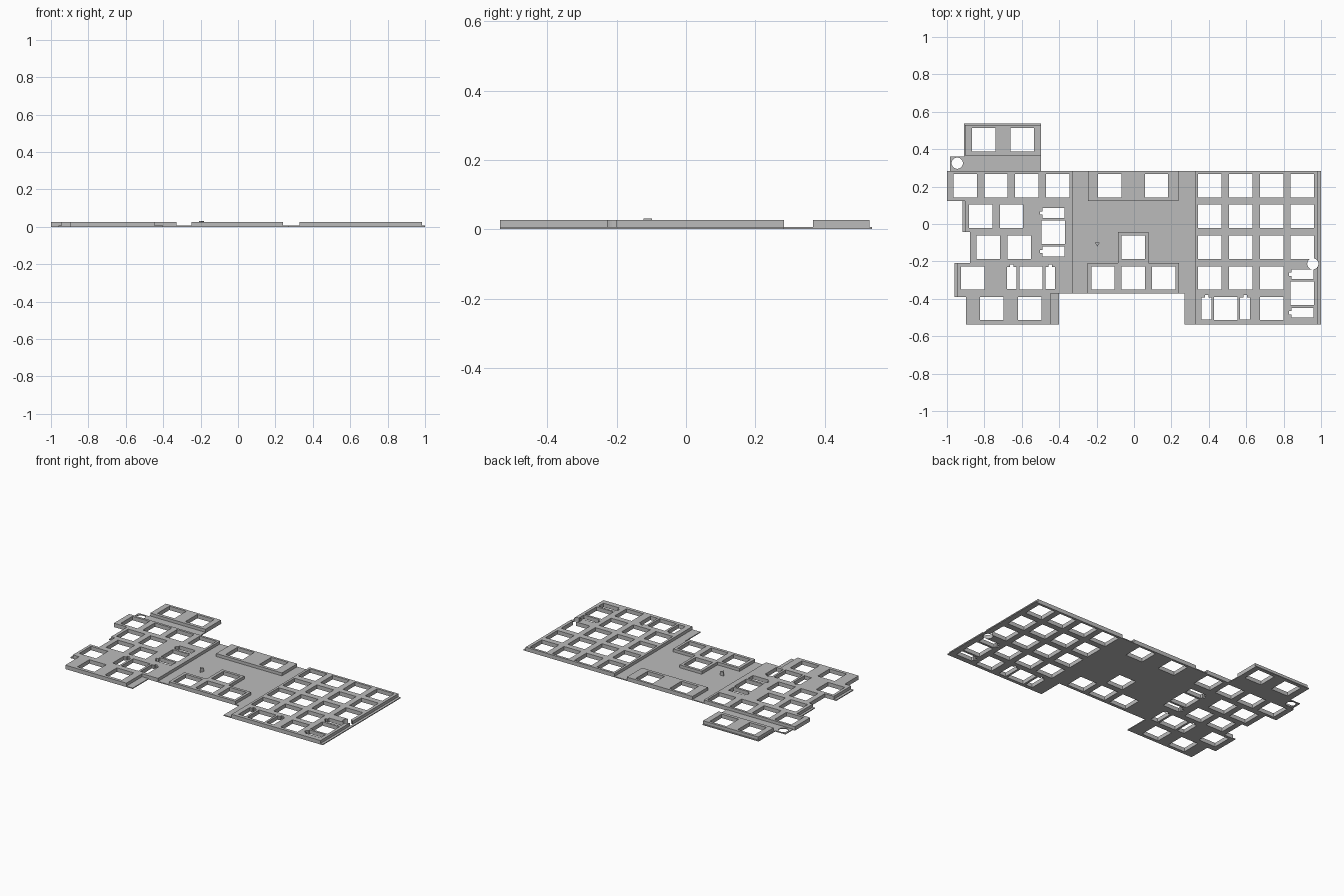
import bpy, bmesh, math

if "Cube" in bpy.data.objects:
    bpy.data.objects.remove(bpy.data.objects["Cube"])

T_BASE, T_TOP = 0.006, 0.026      # thin sheet top, raised block top
HOLE = 0.0625                     # half size of a switch cutout

gray = bpy.data.materials.new("plate gray")
gray.diffuse_color = (0.5, 0.5, 0.5, 1)
gray.use_nodes = True
gray.node_tree.nodes["Principled BSDF"].inputs["Base Color"].default_value = gray.diffuse_color


def prisms(name, outlines, z0, z1):
    """One object made of several outlines extruded from z0 to z1."""
    bm = bmesh.new()
    for pts in outlines:
        face = bm.faces.new([bm.verts.new((x, y, z0)) for x, y in pts])
        ext = bmesh.ops.extrude_face_region(bm, geom=[face])
        for v in ext["geom"]:
            if isinstance(v, bmesh.types.BMVert):
                v.co.z = z1
    bmesh.ops.recalc_face_normals(bm, faces=bm.faces)
    me = bpy.data.meshes.new(name)
    bm.to_mesh(me)
    bm.free()
    me.materials.append(gray)
    ob = bpy.data.objects.new(name, me)
    bpy.context.collection.objects.link(ob)
    return ob


def rect(x0, x1, y0, y1):
    return [(x0, y0), (x1, y0), (x1, y1), (x0, y1)]


def square(x, y):
    return rect(x - HOLE, x + HOLE, y - HOLE, y + HOLE)


def circle(x, y, r, n=32):
    return [(x + r * math.cos(2 * math.pi * i / n),
             y + r * math.sin(2 * math.pi * i / n)) for i in range(n)]


def slot(x, y, upright):
    """Stabilizer slot with a small notch at one end."""
    w, l, n, d = 0.026, 0.059, 0.009, 0.013
    pts = [(-w, -l), (w, -l), (w, l), (n, l), (n, l + d), (-n, l + d), (-n, l), (-w, l)]
    if not upright:
        pts = [(-b, a) for a, b in pts]
    return [(x + a, y + b) for a, b in pts]


def wide_key(x, y, horizontal):
    """Switch cutout with a stabilizer slot on either side."""
    s = 0.103
    if horizontal:
        return [square(x, y), slot(x - s, y, True), slot(x + s, y, True)]
    return [square(x, y), slot(x, y - s, False), slot(x, y + s, False)]


# Thin base sheet
base_outline = [
    (-0.91, 0.536), (-0.91, 0.361), (-0.985, 0.361), (-0.985, 0.283), (-1, 0.283),
    (-1, 0.123), (-0.918, 0.123), (-0.918, -0.044), (-0.877, -0.044), (-0.877, -0.208),
    (-0.961, -0.208), (-0.961, -0.39), (-0.897, -0.39), (-0.897, -0.536),
    (-0.4, -0.536), (-0.4, -0.371), (0.269, -0.371), (0.269, -0.536),
    (1, -0.536), (1, 0.283), (-0.497, 0.283), (-0.497, 0.536)]
plate = prisms("key_plate", [base_outline], 0, T_BASE)

# Raised blocks around the key groups
left_block = [
    (-1, 0.283), (-1, 0.123), (-0.903, 0.123), (-0.903, -0.044), (-0.877, -0.044),
    (-0.877, -0.208), (-0.943, -0.208), (-0.943, -0.39), (-0.897, -0.39),
    (-0.897, -0.536), (-0.447, -0.536), (-0.447, -0.371), (-0.33, -0.371), (-0.33, 0.283)]
tee_block = [
    (-0.249, -0.371), (0.24, -0.371), (0.24, -0.208), (0.077, -0.208),
    (0.077, -0.044), (-0.086, -0.044), (-0.086, -0.208), (-0.249, -0.208)]
blocks = prisms("raised_blocks", [
    left_block, tee_block,
    rect(-0.903, -0.497, 0.367, 0.53),
    rect(-0.246, 0.238, 0.122, 0.283),
    rect(0.328, 0.983, -0.536, 0.283)], 0.003, T_TOP)

# Switch cutouts, row by row
rows = [
    (0.451, [-0.803, -0.597]),
    (0.205, [-0.902, -0.738, -0.573, -0.407, -0.129, 0.12, 0.406, 0.571, 0.736, 0.9]),
    (0.041, [-0.819, -0.655, 0.406, 0.571, 0.736, 0.9]),
    (-0.124, [-0.779, -0.613, -0.003, 0.406, 0.571, 0.736, 0.9]),
    (-0.289, [-0.862, -0.166, -0.003, 0.16, 0.406, 0.571, 0.736]),
    (-0.452, [-0.76, -0.557, 0.736])]
holes = [square(x, y) for y, xs in rows for x in xs]
holes += wide_key(-0.431, -0.044, False) + wide_key(0.9, -0.371, False)
holes += wide_key(-0.551, -0.289, True) + wide_key(0.491, -0.452, True)
key_cutter = prisms("key_cutter", holes, -0.05, 0.08)

# Round mounting holes
screw_cutter = prisms("screw_cutter", [
    circle(-0.945, 0.325, 0.03), circle(0.956, -0.213, 0.03)], -0.05, 0.08)

# Fuse the blocks and cut the openings
for helper, op in ((blocks, "UNION"), (key_cutter, "DIFFERENCE"), (screw_cutter, "DIFFERENCE")):
    mod = plate.modifiers.new(helper.name, "BOOLEAN")
    mod.object, mod.operation, mod.solver = helper, op, "EXACT"
    helper.hide_render = True
bpy.context.view_layer.update()
fused = bpy.data.meshes.new_from_object(
    plate.evaluated_get(bpy.context.evaluated_depsgraph_get()))
plate.modifiers.clear()
plate.data = fused
for helper in (blocks, key_cutter, screw_cutter):
    bpy.data.objects.remove(helper)

# Small triangular marker on the sheet
prisms("marker", [[(-0.209, -0.098), (-0.196, -0.122), (-0.183, -0.098)]], T_BASE, 0.031)
